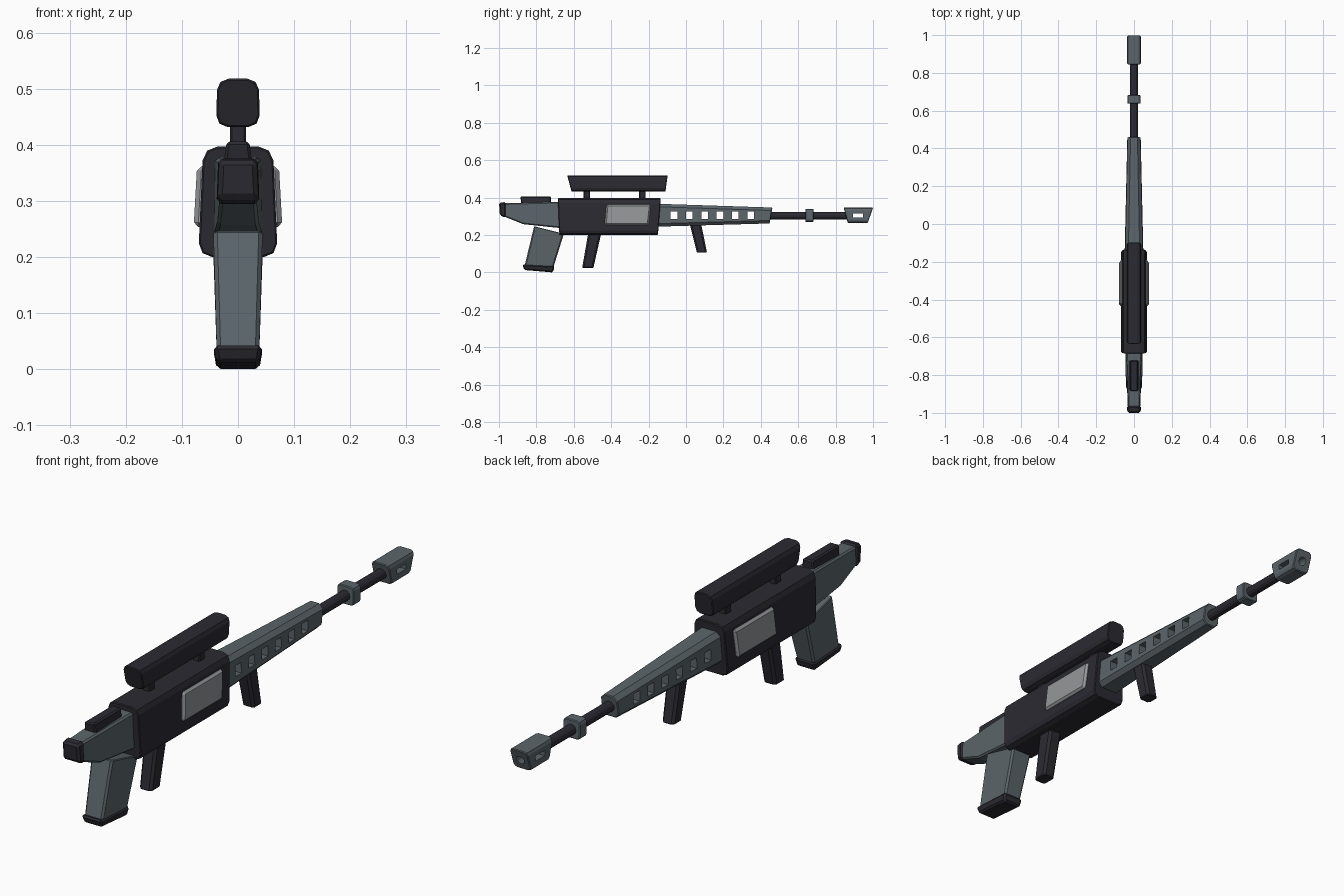
import bpy, bmesh, math
from mathutils import Vector

if "Cube" in bpy.data.objects:
    bpy.data.objects.remove(bpy.data.objects["Cube"])


def material(name, color):
    m = bpy.data.materials.new(name)
    m.use_nodes = True
    m.diffuse_color = (*color, 1)
    m.node_tree.nodes["Principled BSDF"].inputs["Base Color"].default_value = (*color, 1)
    return m


black = material("charcoal black", (0.024, 0.023, 0.031))
steel = material("slate grey", (0.105, 0.13, 0.145))
silver = material("light grey", (0.3, 0.31, 0.32))
gold = material("lens gold", (0.5, 0.3, 0.05))

AXIS = {"y": Vector((0, 1, 0)), "z": Vector((0, 0, 1))}


def finish(name, bm, mat):
    bmesh.ops.recalc_face_normals(bm, faces=bm.faces)
    mesh = bpy.data.meshes.new(name)
    bm.to_mesh(mesh)
    bm.free()
    mesh.materials.append(mat)
    ob = bpy.data.objects.new(name, mesh)
    bpy.context.collection.objects.link(ob)
    return ob


def slab(name, mat, outline, chamfer=0, axis="y", segments=2, edge=0.003):
    """Symmetric block from a side outline of (y, z, half width) points."""
    bm = bmesh.new()
    right = [bm.verts.new((-w, y, z)) for y, z, w in outline]
    left = [bm.verts.new((w, y, z)) for y, z, w in outline]
    bm.faces.new(right)
    bm.faces.new(left[::-1])
    n = len(outline)
    for i in range(n):
        j = (i + 1) % n
        bm.faces.new((right[i], left[i], left[j], right[j]))
    bmesh.ops.recalc_face_normals(bm, faces=bm.faces)
    # Wide chamfer along the long direction of the part
    if chamfer:
        lines = [e for e in bm.edges
                 if abs((e.verts[0].co - e.verts[1].co).normalized().dot(AXIS[axis])) > 0.8]
        bmesh.ops.bevel(bm, geom=lines, offset=chamfer, segments=segments,
                        profile=0.5, affect="EDGES")
    ob = finish(name, bm, mat)
    # Fine bevel on the remaining sharp edges
    if edge:
        mod = ob.modifiers.new("fine bevel", "BEVEL")
        mod.width = edge
        mod.segments = 1
        mod.limit_method = "ANGLE"
        mod.angle_limit = math.radians(50)
    return ob


def rod(name, mat, y0, y1, z, radius, sides=12):
    bm = bmesh.new()
    bmesh.ops.create_cone(bm, cap_ends=True, segments=sides, radius1=radius,
                          radius2=radius, depth=y1 - y0)
    for v in bm.verts:
        x, y, h = v.co
        v.co = (x, h + (y0 + y1) / 2, y + z)
    return finish(name, bm, mat)


def box(name, mat, y0, y1, z0, z1, w, **kw):
    return slab(name, mat, [(y0, z0, w), (y1, z0, w), (y1, z1, w), (y0, z1, w)], **kw)


def cut(ob, cutter):
    mod = ob.modifiers.new("cut", "BOOLEAN")
    mod.operation = "DIFFERENCE"
    mod.solver = "EXACT"
    mod.object = cutter
    cutter.hide_render = True
    bpy.context.view_layer.update()
    deps = bpy.context.evaluated_depsgraph_get()
    mesh = bpy.data.meshes.new_from_object(ob.evaluated_get(deps))
    ob.modifiers.clear()
    ob.data = mesh
    bpy.data.objects.remove(cutter)


# Receiver and its side panels
slab("receiver", black, [(-0.677, 0.2, 0.071), (-0.15, 0.2, 0.071),
                         (-0.135, 0.397, 0.062), (-0.685, 0.397, 0.062)], chamfer=0.025)
slab("side_panels", silver, [(-0.435, 0.254, 0.079), (-0.2, 0.254, 0.079),
                             (-0.187, 0.362, 0.073), (-0.425, 0.362, 0.073)], edge=0.008)

# Handguard with square vents through it
handguard = slab("handguard", steel, [(-0.15, 0.245, 0.05), (0.447, 0.262, 0.036),
                                      (0.462, 0.347, 0.034), (-0.15, 0.367, 0.046)],
                 chamfer=0.016, segments=1)
for i in range(6):
    y = -0.064 + i * 0.082
    cut(handguard, box("vent_cutter", steel, y - 0.018, y + 0.018, 0.285, 0.325, 0.1, edge=0))

# Barrel, ring and muzzle brake
rod("barrel", black, 0.43, 0.88, 0.304, 0.02)
box("barrel_ring", steel, 0.638, 0.682, 0.27, 0.34, 0.035, chamfer=0.013)
muzzle = slab("muzzle_brake", steel, [(0.865, 0.265, 0.037), (0.972, 0.265, 0.037),
                                      (1.0, 0.346, 0.037), (0.843, 0.346, 0.037)],
              chamfer=0.015)
cut(muzzle, rod("bore_cutter", steel, 0.95, 1.1, 0.304, 0.016))
cut(muzzle, box("slot_cutter", steel, 0.893, 0.947, 0.295, 0.315, 0.1, edge=0))

# Scope with recessed lens, on two mounts
scope = slab("scope", black, [(-0.612, 0.432, 0.039), (-0.11, 0.432, 0.039),
                              (-0.098, 0.518, 0.037), (-0.635, 0.518, 0.037)], chamfer=0.02)
cut(scope, rod("lens_cutter", black, -0.125, 0, 0.475, 0.026, 10))
rod("scope_lens", gold, -0.13, -0.117, 0.475, 0.027, 10)
for name, y in (("rear_mount", -0.53), ("front_mount", -0.233)):
    box(name, black, y - 0.017, y + 0.017, 0.385, 0.445, 0.014)

# Stock, butt pad and cheek rest
slab("stock", steel, [(-0.97, 0.298, 0.033), (-0.87, 0.258, 0.037), (-0.66, 0.236, 0.043),
                      (-0.66, 0.378, 0.041), (-0.97, 0.37, 0.031)], edge=0.006)
slab("butt_pad", black, [(-0.995, 0.305, 0.036), (-0.963, 0.292, 0.039),
                         (-0.963, 0.377, 0.036), (-1.0, 0.372, 0.033)], edge=0.008)
slab("cheek_rest", black, [(-0.88, 0.365, 0.026), (-0.722, 0.365, 0.026),
                           (-0.722, 0.406, 0.02), (-0.886, 0.406, 0.02)], edge=0.005)

# Rear magazine and its base
slab("magazine", steel, [(-0.863, 0.035, 0.038), (-0.708, 0.03, 0.038),
                         (-0.653, 0.207, 0.044), (-0.812, 0.247, 0.044)],
     chamfer=0.007, axis="z", segments=1)
slab("magazine_base", black, [(-0.865, 0.013, 0.038), (-0.711, 0.0, 0.038),
                              (-0.703, 0.034, 0.044), (-0.875, 0.043, 0.044)], edge=0.007)

# Pistol grip and foregrip
slab("pistol_grip", black, [(-0.555, 0.025, 0.026), (-0.495, 0.025, 0.026),
                            (-0.452, 0.215, 0.028), (-0.522, 0.215, 0.028)],
     chamfer=0.009, axis="z", segments=1)
slab("foregrip", black, [(0.058, 0.106, 0.025), (0.112, 0.106, 0.025),
                         (0.081, 0.26, 0.027), (0.02, 0.26, 0.027)],
     chamfer=0.009, axis="z", segments=1)
